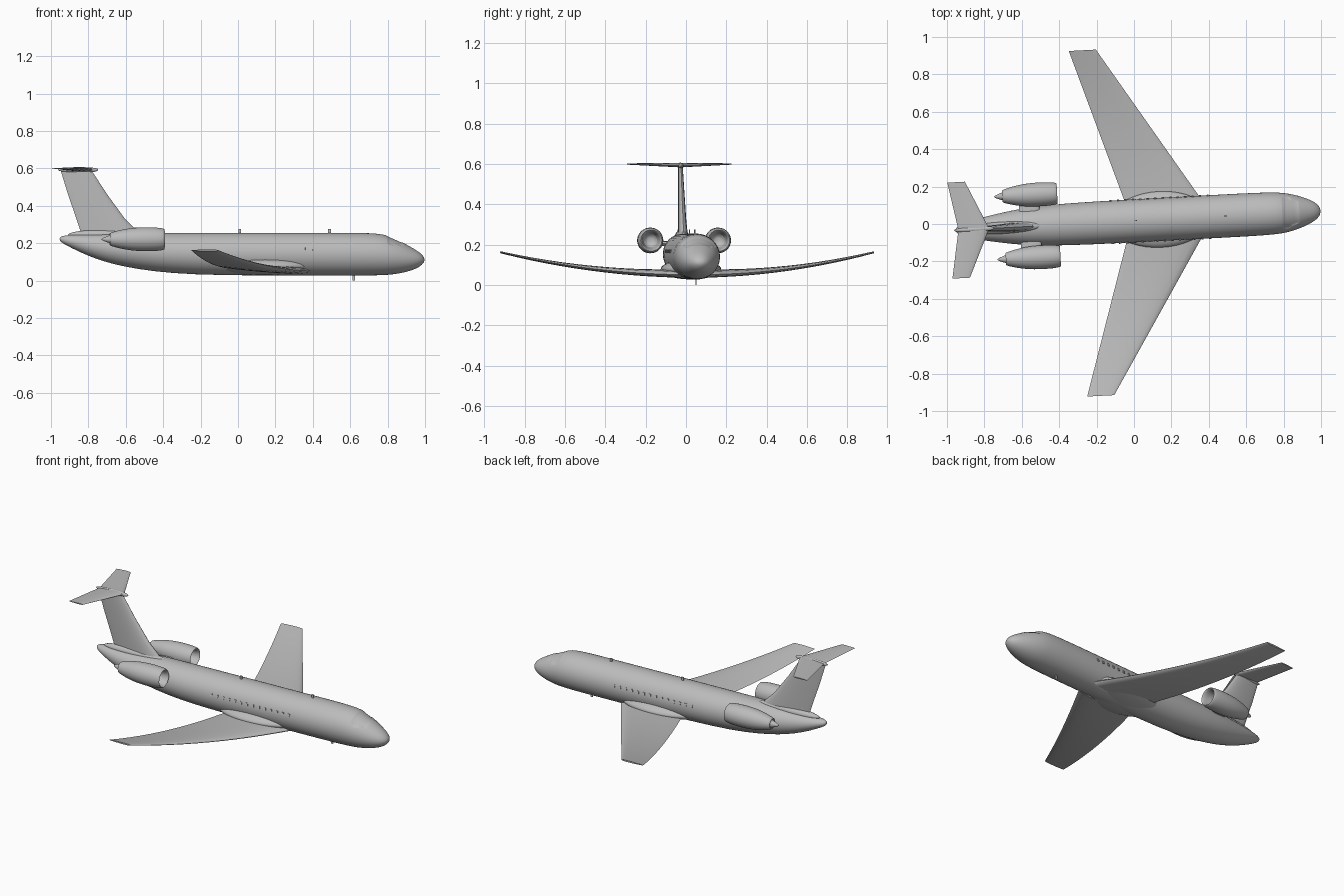
import bpy, bmesh
from math import sin, cos, pi, radians
from mathutils import Matrix, Vector

if "Cube" in bpy.data.objects:
    bpy.data.objects.remove(bpy.data.objects["Cube"])

grey = bpy.data.materials.new("plain grey")
grey.use_nodes = True
grey.diffuse_color = (0.5, 0.5, 0.5, 1)
grey.node_tree.nodes["Principled BSDF"].inputs["Base Color"].default_value = (0.5, 0.5, 0.5, 1)

# The whole aircraft is turned slightly about the vertical
PLACE = Matrix.Translation((0, 0.017, 0)) @ Matrix.Rotation(radians(3.05), 4, "Z")


def finish(name, bm, subdivide=0, angle=40):
    """Turn a bmesh into a shaded, placed object."""
    bmesh.ops.recalc_face_normals(bm, faces=bm.faces)
    bm.transform(PLACE)
    mesh = bpy.data.meshes.new(name)
    bm.to_mesh(mesh)
    bm.free()
    mesh.materials.append(grey)
    obj = bpy.data.objects.new(name, mesh)
    bpy.context.collection.objects.link(obj)
    bpy.ops.object.select_all(action="DESELECT")
    obj.select_set(True)
    bpy.context.view_layer.objects.active = obj
    bpy.ops.object.shade_smooth_by_angle(angle=radians(angle))
    if subdivide:
        mod = obj.modifiers.new("Smooth", "SUBSURF")
        mod.levels = mod.render_levels = subdivide
    return obj


def loft(rings):
    """Skin a list of closed rings and cap both ends."""
    bm = bmesh.new()
    rows = [[bm.verts.new(p) for p in ring] for ring in rings]
    for a, b in zip(rows, rows[1:]):
        for i in range(len(a)):
            j = (i + 1) % len(a)
            bm.faces.new((a[i], a[j], b[j], b[i]))
    bm.faces.new(rows[0])
    bm.faces.new(rows[-1])
    return bm


def hoop(x, y, z, ry, rz, n=32):
    return [(x, y + ry * cos(2 * pi * i / n), z + rz * sin(2 * pi * i / n)) for i in range(n)]


def foil(lead, trail, thick, place, n=20):
    """Aerofoil ring; place maps (chord x, offset) to a point."""
    ring = []
    for i in range(n):
        a = 2 * pi * i / n
        t = (1 + cos(a)) / 2
        half = thick * sin(a) * (0.25 + 0.5 * t)
        ring.append(place(trail + (lead - trail) * t, half))
    return ring


# Fuselage: x, bottom, top, half width
STATIONS = [
    (-0.955, 0.215, 0.23, 0.008), (-0.945, 0.203, 0.238, 0.02), (-0.90, 0.178, 0.245, 0.04),
    (-0.80, 0.13, 0.25, 0.064), (-0.70, 0.096, 0.253, 0.082), (-0.60, 0.072, 0.255, 0.098),
    (-0.45, 0.048, 0.256, 0.11), (-0.25, 0.031, 0.256, 0.115), (0.1, 0.026, 0.256, 0.116),
    (0.45, 0.026, 0.256, 0.116), (0.68, 0.026, 0.256, 0.116), (0.76, 0.028, 0.251, 0.112),
    (0.80, 0.030, 0.241, 0.108), (0.84, 0.034, 0.226, 0.10), (0.88, 0.041, 0.206, 0.089),
    (0.92, 0.051, 0.183, 0.074), (0.96, 0.066, 0.16, 0.055), (0.985, 0.083, 0.14, 0.036),
    (0.999, 0.103, 0.12, 0.013)]
bm = loft([hoop(x, 0, (b + t) / 2, w, (t - b) / 2) for x, b, t, w in STATIONS])
bm.normal_update()
bmesh.ops.recalc_face_normals(bm, faces=bm.faces)
# Recessed windscreen
screen = [f for f in bm.faces
          if 0.80 < f.calc_center_median().x < 0.88 and f.calc_center_median().z > 0.187]
bmesh.ops.inset_region(bm, faces=screen, thickness=0.003, depth=-0.005)
finish("fuselage", bm, 1, 60)


# Wing body fairing
bm = bmesh.new()
bmesh.ops.create_uvsphere(bm, u_segments=40, v_segments=20, radius=1)
bm.transform(Matrix.Translation((0.14, 0, 0.078)) @ Matrix.Diagonal((0.27, 0.15, 0.05, 1)))
finish("wing_fairing", bm)

# Wings, curving upward to the tips
for side, label in ((1, "left"), (-1, "right")):
    rings = []
    for i in range(13):
        t = i / 12
        y = 0.06 + 0.865 * t
        s = max(0, (y - 0.13) / 0.795)
        z = 0.068 + 0.094 * s ** 2
        lead = 0.388 - 0.543 * t
        trail = -0.03 - 0.27 * t
        rings.append(foil(lead, trail, 0.036 * (1 - t) + 0.009 * t,
                          lambda x, h: (x, side * y, z + h - 0.04 * (x - trail) * (1 - t))))
    finish(label + "_wing", loft(rings), angle=50)

    # Tailplane half
    rings = []
    for t in (0, 0.5, 1):
        y = side * 0.257 * t
        rings.append(foil(-0.775 - 0.117 * t, -0.94 - 0.046 * t, 0.02 - 0.014 * t,
                          lambda x, h: (x, y, 0.594 + 0.006 * t + h)))
    finish(label + "_tailplane", loft(rings), angle=50)

    # Engine: hollow intake, round cowl and tail cone
    ey, ez = side * 0.168, 0.221
    cowl = [(-0.50, 0.012), (-0.49, 0.036), (-0.43, 0.042), (-0.408, 0.047), (-0.40, 0.053),
            (-0.408, 0.058), (-0.44, 0.063), (-0.51, 0.065), (-0.58, 0.061), (-0.64, 0.05),
            (-0.69, 0.036), (-0.698, 0.031), (-0.69, 0.023), (-0.70, 0.02), (-0.742, 0.004)]
    finish(label + "_engine", loft([hoop(x, ey, ez, r, r) for x, r in cowl]), 1, 45)

    # Engine pylon
    rings = [foil(-0.50, -0.61, 0.022, lambda x, h: (x, side * y, 0.205 + h)) for y in (0.06, 0.13)]
    finish(label + "_pylon", loft(rings), angle=50)

    # Cabin windows as thin plates following the hull
    bm = bmesh.new()
    for i in range(14):
        cell = Matrix.Translation((-0.12 + 0.04 * i, side * 0.1145, 0.168)) \
            @ Matrix.Rotation(side * radians(14), 4, "X") @ Matrix.Diagonal((0.012, 0.004, 0.016, 1))
        bmesh.ops.create_cube(bm, size=1, matrix=cell)
    finish(label + "_cabin_windows", bm)

# Fin: height, leading x, trailing x, thickness
FIN = [(0.21, -0.49, -0.83, 0.046), (0.27, -0.545, -0.845, 0.042), (0.33, -0.605, -0.865, 0.036),
       (0.46, -0.70, -0.91, 0.028), (0.59, -0.785, -0.95, 0.02)]
finish("fin", loft([foil(a, b, th, lambda x, h: (x, h, z)) for z, a, b, th in FIN]), angle=50)

# Bullet fairing over the tailplane joint
bullet = [(-0.965, 0.003), (-0.94, 0.011), (-0.87, 0.016), (-0.79, 0.014), (-0.755, 0.009), (-0.748, 0.002)]
finish("tail_bullet", loft([hoop(x, 0, 0.592, r, r, 16) for x, r in bullet]), 1)

# Fairing at the foot of the fin
bm = bmesh.new()
bmesh.ops.create_uvsphere(bm, u_segments=24, v_segments=12, radius=1)
bm.transform(Matrix.Translation((-0.70, 0, 0.245)) @ Matrix.Diagonal((0.21, 0.032, 0.028, 1)))
finish("fin_fairing", bm)

# Blade aerials on the roof and belly
for name, x, z in (("front_aerial", 0.49, 0.26), ("rear_aerial", 0.01, 0.26), ("belly_aerial", 0.62, 0.015)):
    bm = bmesh.new()
    bmesh.ops.create_cube(bm, size=1, matrix=Matrix.Translation((x, 0, z)) @ Matrix.Diagonal((0.014, 0.005, 0.03, 1)))
    finish(name, bm)
